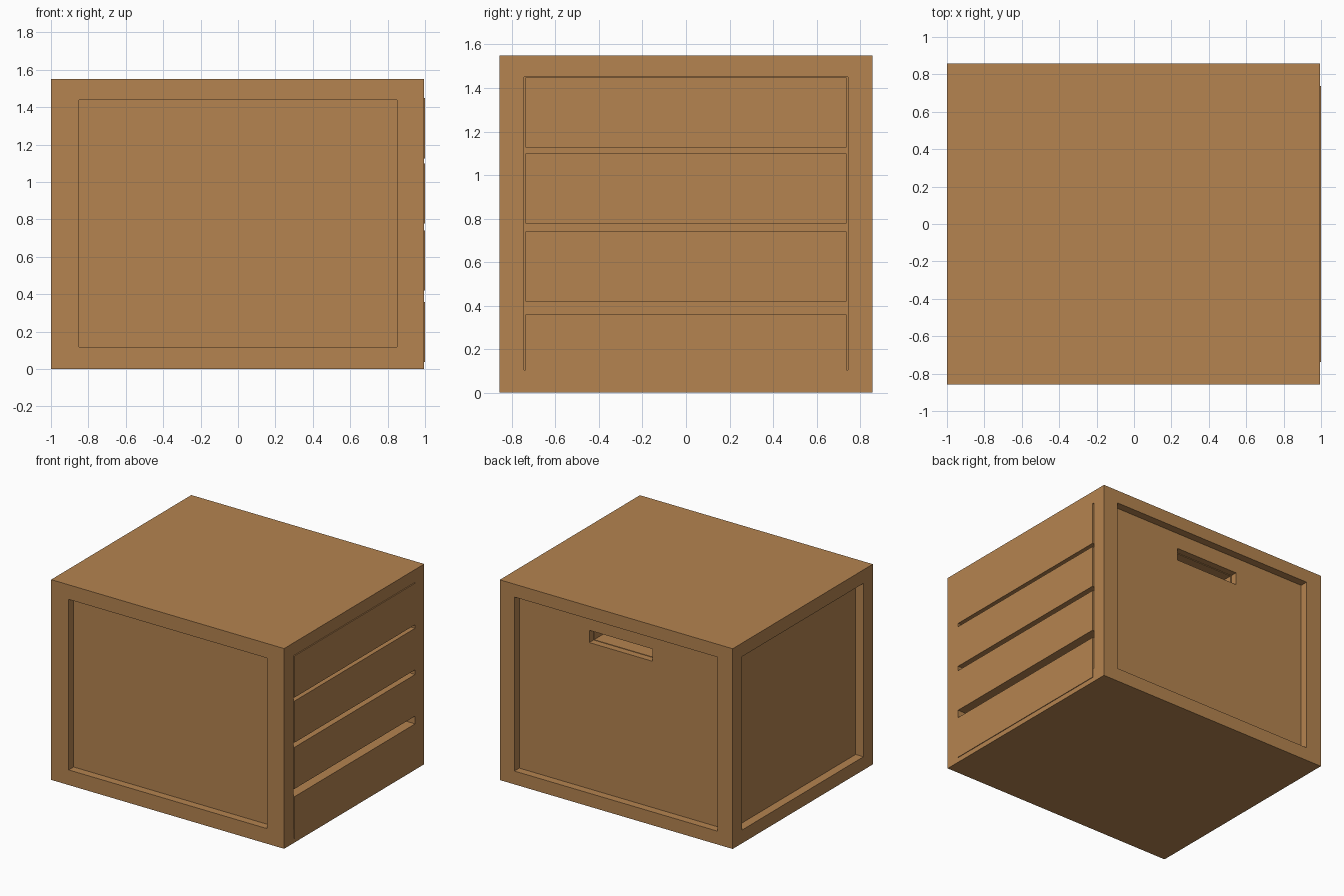
import bpy

if "Cube" in bpy.data.objects:
    bpy.data.objects.remove(bpy.data.objects["Cube"])

wood = bpy.data.materials.new("warm_wood")
wood.diffuse_color = (0.46, 0.23, 0.08, 1)
wood.use_nodes = True
wood.node_tree.nodes["Principled BSDF"].inputs["Base Color"].default_value = wood.diffuse_color


def box(name, x, y, z):
    """Axis-aligned box from (min, max) ranges."""
    bpy.ops.mesh.primitive_cube_add(
        size=1, location=[(r[0] + r[1]) / 2 for r in (x, y, z)])
    ob = bpy.context.object
    ob.name = name
    ob.scale = [r[1] - r[0] for r in (x, y, z)]
    bpy.ops.object.transform_apply(location=True, rotation=True, scale=True)
    ob.data.materials.append(wood)
    return ob


def cut(ob, x, y, z):
    """Subtract a box from an object."""
    cutter = box("cutter", x, y, z)
    cutter.hide_render = True
    mod = ob.modifiers.new("cut", 'BOOLEAN')
    mod.operation = 'DIFFERENCE'
    mod.solver = 'EXACT'
    mod.object = cutter
    bpy.context.view_layer.objects.active = ob
    bpy.ops.object.modifier_apply(modifier=mod.name)
    bpy.data.objects.remove(cutter, do_unlink=True)


# Cabinet carcass
cabinet = box("cabinet_body", (-1, 0.995), (-0.857, 0.857), (0, 1.55))

# Recessed panels on the front, back and left
cut(cabinet, (-0.85, 0.85), (-1.0, -0.797), (0.117, 1.437))
cut(cabinet, (-0.87, 0.87), (0.797, 1.0), (0.103, 1.45))
cut(cabinet, (-1.2, -0.933), (-0.742, 0.742), (0.103, 1.445))

# Drawer opening on the right
cut(cabinet, (-0.87, 1.2), (-0.745, 0.745), (0.103, 1.451))

# Drawers, slightly proud of the carcass, gaps widening downwards
drawers = []
for i, top in enumerate((1.448, 1.099, 0.741, 0.359)):
    drawers.append(box("drawer_%d" % (i + 1), (-0.85, 1.0),
                       (-0.738, 0.738), (top - 0.322, top)))

# Handle slot through the back panel into the top drawer
for ob in (cabinet, drawers[0]):
    cut(ob, (-0.27, 0.27), (0.5, 0.82), (1.235, 1.33))
